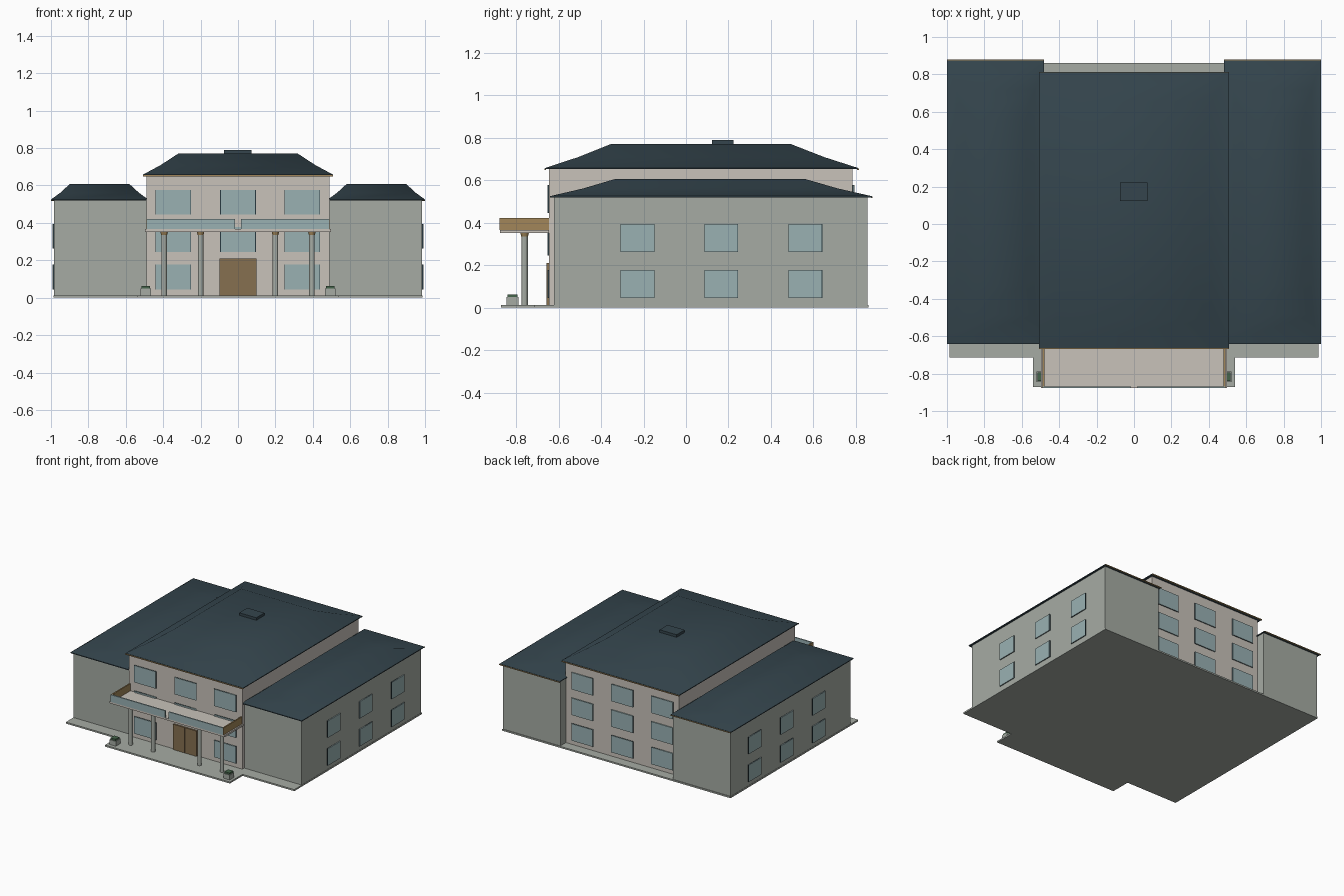
import bpy, bmesh
from mathutils import Matrix, Vector

if "Cube" in bpy.data.objects:
    bpy.data.objects.remove(bpy.data.objects["Cube"])


def mat(name, c):
    m = bpy.data.materials.new(name)
    m.diffuse_color = (*c, 1)
    m.use_nodes = True
    m.node_tree.nodes["Principled BSDF"].inputs["Base Color"].default_value = m.diffuse_color
    return m


ROOF = mat("slate", (0.035, 0.06, 0.075))
BEIGE = mat("beige_wall", (0.58, 0.54, 0.49))
GREY = mat("grey_wall", (0.38, 0.41, 0.37))
GLASS = mat("glass", (0.32, 0.44, 0.45))
DARK = mat("dark_frame", (0.02, 0.04, 0.05))
GOLD = mat("gold", (0.36, 0.24, 0.10))
WOOD = mat("wood", (0.24, 0.16, 0.08))
GREEN = mat("green", (0.06, 0.13, 0.07))


def finish(bm, name, m):
    bmesh.ops.recalc_face_normals(bm, faces=bm.faces)
    me = bpy.data.meshes.new(name)
    bm.to_mesh(me)
    bm.free()
    me.materials.append(m)
    ob = bpy.data.objects.new(name, me)
    bpy.context.collection.objects.link(ob)
    return ob


def box(name, x0, x1, y0, y1, z0, z1, m):
    bm = bmesh.new()
    mx = Matrix.Translation(((x0 + x1) / 2, (y0 + y1) / 2, (z0 + z1) / 2))
    size = Vector((abs(x1 - x0), abs(y1 - y0), z1 - z0))
    bmesh.ops.create_cube(bm, size=1, matrix=mx @ Matrix.Diagonal((*size, 1)))
    return finish(bm, name, m)


def frustum(name, x, y, z0, z1, r0, r1, n, m):
    bm = bmesh.new()
    bmesh.ops.create_cone(bm, cap_ends=True, segments=n, radius1=r0, radius2=r1,
                          depth=z1 - z0, matrix=Matrix.Translation((x, y, (z0 + z1) / 2)))
    return finish(bm, name, m)


def hip_roof(name, low, top, z0, z1):
    """Truncated hip roof: thin eave, halfway loop, flat top. Rects are x0,x1,y0,y1."""
    mid = [(a + b) / 2 for a, b in zip(low, top)]
    levels = [(low, z0), (low, z0 + 0.006), (mid, z0 + 0.48 * (z1 - z0)), (top, z1)]
    bm = bmesh.new()
    rings = [[bm.verts.new((r[i], r[j], z)) for i, j in ((0, 2), (1, 2), (1, 3), (0, 3))]
             for r, z in levels]
    for a, b in zip(rings, rings[1:]):
        for i in range(4):
            k = (i + 1) % 4
            f = bm.faces.new((a[i], a[k], b[k], b[i]))
            f.smooth = a is not rings[0]
    bm.faces.new(rings[0])
    bm.faces.new(rings[-1]).smooth = True
    return finish(bm, name, ROOF)


def window(name, axis, wall, out, a0, a1, z0, z1):
    """Dark frame with a glass pane on a wall; out is the outward direction."""
    for part, grow, depth, m in (("frame", 0.003, 0.005, DARK), ("pane", 0, 0.008, GLASS)):
        w0, w1 = sorted((wall - out * 0.004, wall + out * depth))
        if axis == "y":
            box(f"{name}_{part}", a0 - grow, a1 + grow, w0, w1, z0, z1, m)
        else:
            box(f"{name}_{part}", w0, w1, a0 - grow, a1 + grow, z0, z1, m)


# Base slabs
box("base_slab", -0.987, 0.987, -0.715, 0.86, 0, 0.012, GREY)
box("entrance_step", -0.54, 0.54, -0.872, -0.71, 0, 0.012, GREY)

# Central block
FY, BY = -0.645, 0.785
box("main_block", -0.49, 0.49, FY, BY, 0.01, 0.655, BEIGE)
hip_roof("main_roof", (-0.508, 0.508, -0.663, 0.81), (-0.32, 0.32, -0.355, 0.495), 0.652, 0.77)
for y in (-0.663, 0.81):
    box("main_eave_trim", -0.508, 0.508, y - 0.004, y + 0.004, 0.649, 0.656, GOLD)
box("roof_hatch", -0.075, 0.072, 0.123, 0.223, 0.765, 0.79, ROOF)
for xc in (-0.347, 0, 0.343):
    for row in range(3):
        z = 0.045 + 0.2 * row
        window("back_window", "y", BY, 1, xc - 0.092, xc + 0.092, z, z + 0.132)
        if xc or row:
            window("front_window", "y", FY, -1, xc - 0.092, xc + 0.092, z, z + 0.132)

# Side wings
for s in (-1, 1):
    x0, x1 = sorted((s * 0.488, s * 0.985))
    box("wing", x0, x1, -0.622, 0.855, 0.01, 0.524, GREY)
    lx, tx = sorted((s * 0.48, s * 1.0)), sorted((s * 0.58, s * 0.9))
    hip_roof("wing_roof", (*lx, -0.641, 0.875), (*tx, -0.33, 0.557), 0.519, 0.607)
    box("wing_eave_trim", *lx, 0.872, 0.879, 0.517, 0.523, GOLD)
    for yc in (-0.228, 0.166, 0.562):
        for z in (0.045, 0.262):
            window("side_window", "x", s * 0.985, s, yc - 0.077, yc + 0.077, z, z + 0.132)

# Entrance doors
for s in (-1, 1):
    box("door_leaf", s * 0.001, s * 0.1, FY - 0.012, FY + 0.01, 0.012, 0.21, WOOD)

# Balcony canopy with glass front and gold sides
box("balcony_floor", -0.498, 0.498, -0.876, FY, 0.352, 0.366, BEIGE)
for s in (-1, 1):
    box("balcony_front_panel", s * 0.016, s * 0.486, -0.878, -0.868, 0.366, 0.422, GLASS)
    box("balcony_side_panel", s * 0.478, s * 0.488, -0.878, FY, 0.366, 0.422, GOLD)

# Columns
for x in (-0.395, -0.2, 0.2, 0.395):
    frustum("column", x, -0.76, 0.012, 0.352, 0.015, 0.015, 12, GREY)
    frustum("column_capital", x, -0.76, 0.336, 0.352, 0.016, 0.02, 12, GOLD)

# Planters
for s in (-1, 1):
    box("planter", s * 0.465, s * 0.52, -0.845, -0.789, 0.01, 0.05, GREY)
    box("planter_shrub", s * 0.47, s * 0.515, -0.84, -0.794, 0.05, 0.063, GREEN)
